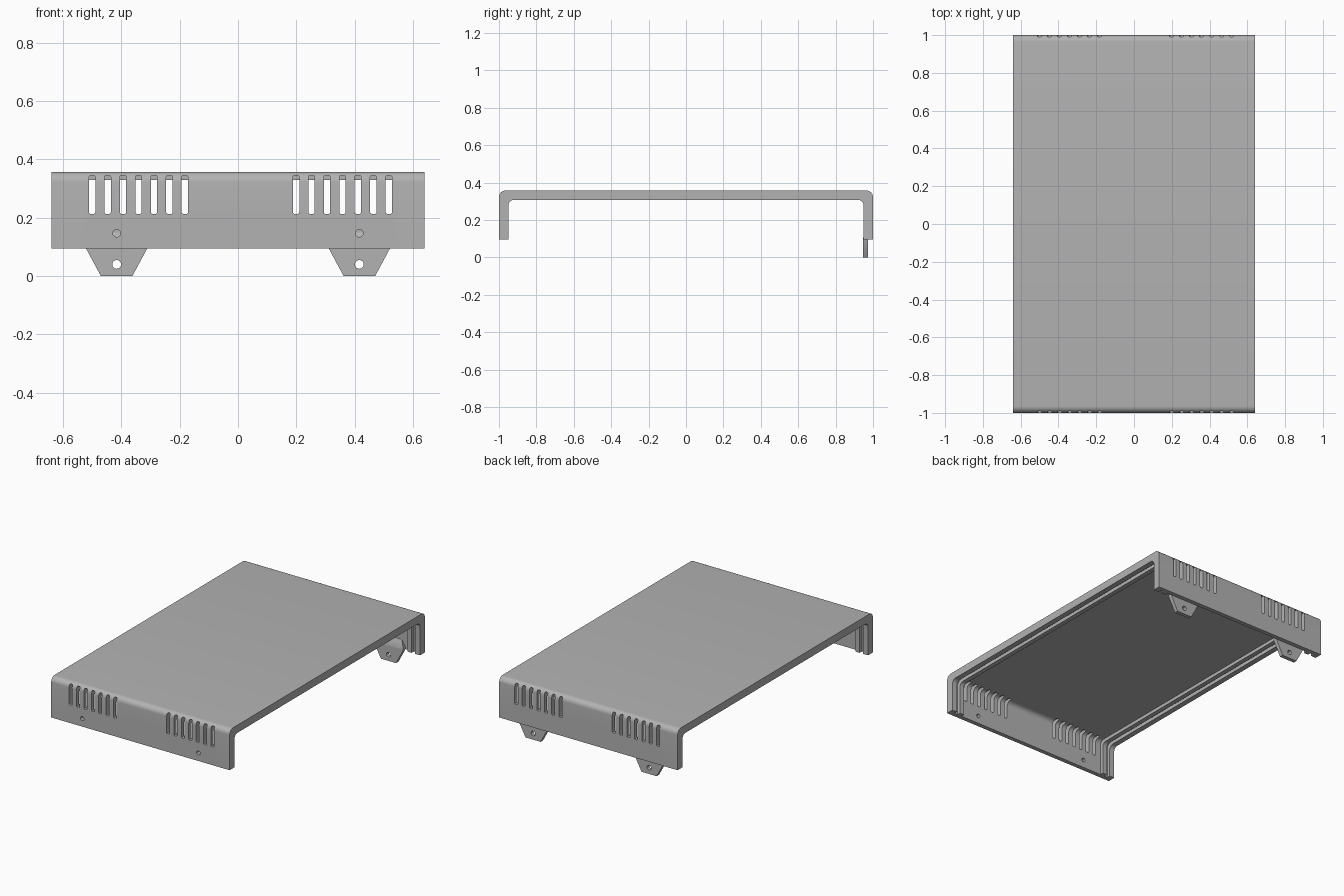
import bpy, bmesh, math
from mathutils import Matrix

if "Cube" in bpy.data.objects:
    bpy.data.objects.remove(bpy.data.objects["Cube"])

grey = bpy.data.materials.new("grey metal")
grey.diffuse_color = (0.45, 0.45, 0.45, 1)
grey.use_nodes = True
grey.node_tree.nodes["Principled BSDF"].inputs["Base Color"].default_value = grey.diffuse_color

HALF_X, TOP, BOTTOM = 0.64, 0.357, 0.095
RIM, THIN = 0.05, 0.028


def finish(name, bm):
    bmesh.ops.recalc_face_normals(bm, faces=bm.faces)
    mesh = bpy.data.meshes.new(name)
    bm.to_mesh(mesh)
    bm.free()
    obj = bpy.data.objects.new(name, mesh)
    obj.data.materials.append(grey)
    bpy.context.collection.objects.link(obj)
    return obj


def activate(obj):
    bpy.ops.object.select_all(action='DESELECT')
    obj.select_set(True)
    bpy.context.view_layer.objects.active = obj


def cut(obj, cutter):
    mod = obj.modifiers.new("cut", 'BOOLEAN')
    mod.operation, mod.solver, mod.object = 'DIFFERENCE', 'EXACT', cutter
    cutter.hide_render = True
    activate(obj)
    bpy.ops.object.modifier_apply(modifier=mod.name)
    bpy.data.objects.remove(cutter)


def smooth(obj):
    activate(obj)
    bpy.ops.object.shade_smooth_by_angle(angle=math.radians(30))


def arch(inset, radius):
    """Half profile of an upside-down U, then mirrored: (y, z) points."""
    y, z = 1 - inset, TOP - inset
    half = [(-y, BOTTOM)]
    for i in range(9):
        a = math.pi / 2 * i / 8
        half.append((-y + radius - radius * math.cos(a), z - radius + radius * math.sin(a)))
    return half + [(-p, q) for p, q in reversed(half)]


def extrude(bm, points, x0, x1):
    """Closed prism along x from (y, z) points."""
    rings = [[bm.verts.new((x, y, z)) for y, z in points] for x in (x0, x1)]
    n = len(points)
    for i in range(n):
        j = (i + 1) % n
        bm.faces.new((rings[0][i], rings[0][j], rings[1][j], rings[1][i]))
    bm.faces.new(rings[0])
    bm.faces.new(rings[1])


def box(bm, x, y, z, sx, sy, sz):
    bmesh.ops.create_cube(bm, size=1, matrix=Matrix.Translation((x, y, z)) @ Matrix.Diagonal((sx, sy, sz, 1)))


def rod(bm, x, y, z, r, depth):
    bmesh.ops.create_cone(bm, cap_ends=True, segments=24, radius1=r, radius2=r, depth=depth,
                          matrix=Matrix.Translation((x, y, z)) @ Matrix.Rotation(math.pi / 2, 4, 'X'))


# Cover: one U channel whose thickness steps along x to form end rim, groove and inner rib
steps = [(HALF_X, RIM), (0.605, RIM), (0.605, THIN), (0.58, THIN), (0.58, RIM), (0.55, RIM), (0.55, THIN)]
stations = [(-x, t) for x, t in steps] + list(reversed(steps))
bm = bmesh.new()
outer = arch(0, 0.035)
rings = []
for x, t in stations:
    loop = outer + list(reversed(arch(t, 0.03)))
    rings.append([bm.verts.new((x, y, z)) for y, z in loop])
n, m = len(rings[0]), len(outer)
for a, b in zip(rings, rings[1:]):
    for i in range(n):
        j = (i + 1) % n
        bm.faces.new((a[i], a[j], b[j], b[i]))
for ring in (rings[0], rings[-1]):
    for i in range(m - 1):
        bm.faces.new((ring[i], ring[i + 1], ring[n - 2 - i], ring[n - 1 - i]))
bmesh.ops.remove_doubles(bm, verts=bm.verts, dist=1e-5)
bmesh.ops.dissolve_degenerate(bm, edges=bm.edges, dist=1e-6)
cover = finish("cover", bm)

# Vent slots in both walls, screw holes in the front wall
bm = bmesh.new()
for side in (-1, 1):
    for start in (-0.5, 0.199):
        for i in range(7):
            box(bm, start + 0.053 * i, side * 0.98, 0.279, 0.022, 0.1, 0.132)
bmesh.ops.bevel(bm, geom=[e for e in bm.edges if abs(e.verts[0].co.y - e.verts[1].co.y) > 0.05],
                offset=0.006, segments=2, affect='EDGES', profile=0.5)
for x in (-0.416, 0.416):
    rod(bm, x, -0.98, 0.147, 0.013, 0.1)
cut(cover, finish("slot_cutter", bm))
smooth(cover)

# Mounting tabs on the inside of the back wall, with a sloped top
for label, cx in (("left", -0.416), ("right", 0.416)):
    bm = bmesh.new()
    y0, y1 = 0.947, 0.972
    levels = [(0, 0.054, y0), (0.095, 0.105, y0), (0.105, 0.105, y0), (0.15, 0.08, y1 - 0.002)]
    loops = [[bm.verts.new((cx + sx * w, y, z)) for sx, y in ((-1, f), (1, f), (1, y1), (-1, y1))]
             for z, w, f in levels]
    for a, b in zip(loops, loops[1:]):
        for i in range(4):
            j = (i + 1) % 4
            bm.faces.new((a[i], a[j], b[j], b[i]))
    bm.faces.new(loops[0])
    bm.faces.new(loops[-1])
    tab = finish(label + "_mounting_tab", bm)
    bm = bmesh.new()
    rod(bm, cx, 0.96, 0.04, 0.015, 0.1)
    cut(tab, finish("hole_cutter", bm))
    smooth(tab)
